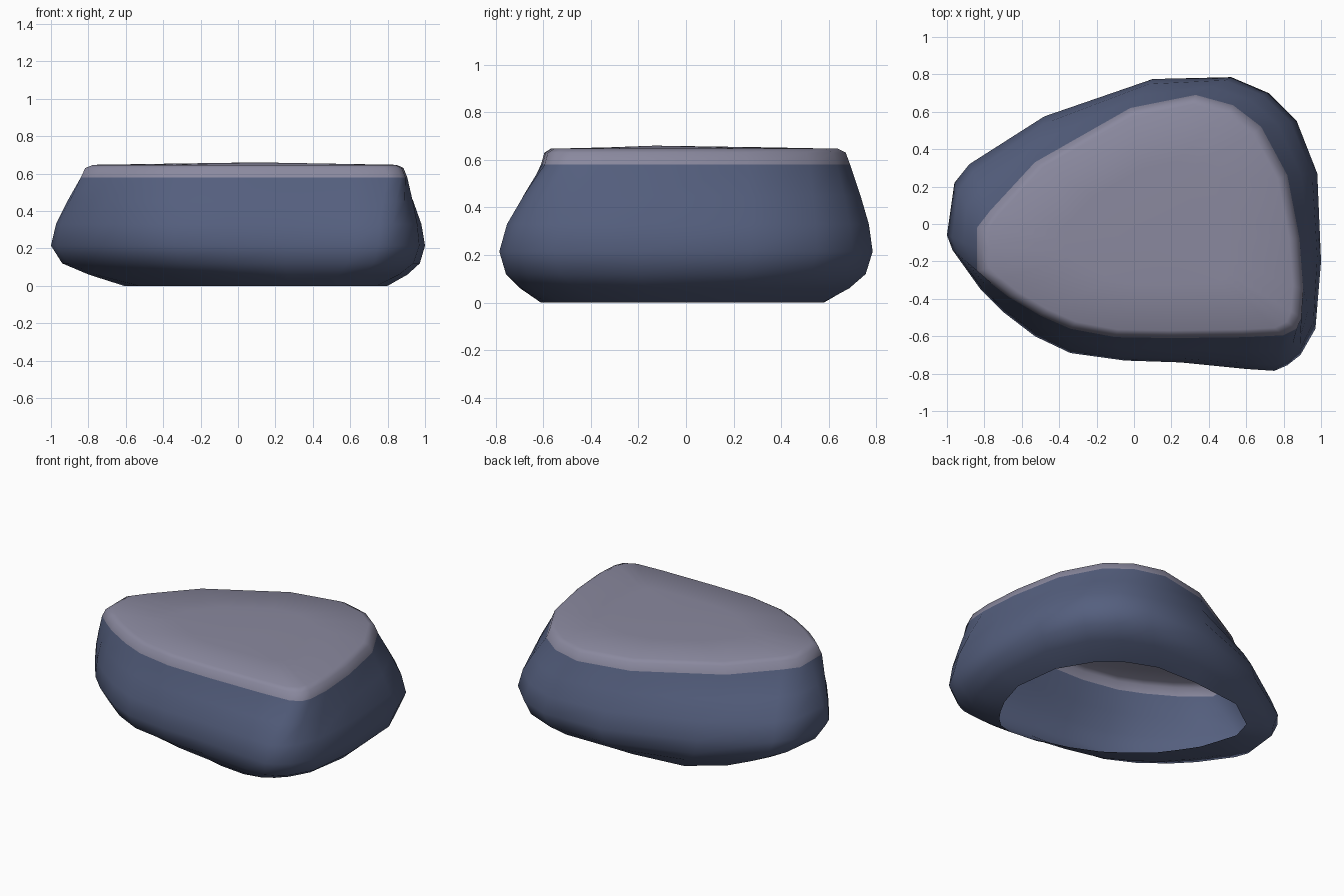
import bpy, bmesh
from mathutils import Vector

if "Cube" in bpy.data.objects:
    bpy.data.objects.remove(bpy.data.objects["Cube"])

def material(name, rgb):
    m = bpy.data.materials.new(name)
    m.diffuse_color = (*rgb, 1)
    m.use_nodes = True
    m.node_tree.nodes["Principled BSDF"].inputs["Base Color"].default_value = m.diffuse_color
    return m

# Three outlines of the boulder, matching points counter-clockwise from the left tip
base = [(-.57, .12), (-.53, 0), (-.45, -.12), (-.36, -.24), (-.24, -.34), (-.1, -.44),
        (.08, -.52), (.28, -.59), (.47, -.61), (.57, -.585), (.63, -.53), (.68, -.46),
        (.74, -.35), (.8, -.15), (.76, .16), (.63, .38), (.48, .5), (.29, .575),
        (0, .58), (-.36, .54), (-.57, .39), (-.61, .25)]
belly = [(-1, -.06), (-.97, -.14), (-.82, -.35), (-.7, -.47), (-.53, -.6), (-.34, -.69),
         (-.05, -.73), (.25, -.74), (.6, -.775), (.75, -.785), (.82, -.755), (.89, -.7),
         (.97, -.56), (1, -.2), (.98, .27), (.87, .55), (.72, .7), (.52, .785),
         (.1, .775), (-.48, .575), (-.88, .32), (-.96, .22)]
brow = [(-.84, -.13), (-.84, -.25), (-.76, -.32), (-.67, -.39), (-.5, -.49), (-.34, -.56),
        (-.1, -.605), (.2, -.61), (.6, -.605), (.8, -.595), (.87, -.56), (.895, -.5),
        (.905, -.35), (.885, -.08), (.82, .26), (.68, .52), (.53, .635), (.33, .69),
        (-.02, .62), (-.53, .33), (-.77, .07), (-.84, -.02)]
centre = Vector((.1, -.03))

def mix(a, b, t):
    return [Vector(p).lerp(Vector(q), t) for p, q in zip(a, b)]

def shrink(a, t):
    return [centre + (Vector(p) - centre) * t for p in a]

# Stacked rings: outline and height
rings = [(mix(base, belly, 0), 0), (mix(base, belly, .53), .06), (mix(base, belly, .86), .12),
         (mix(belly, brow, 0), .215), (mix(belly, brow, .17), .33), (mix(belly, brow, .54), .45),
         (mix(belly, brow, 1), .58), (shrink(brow, .975), .63), (shrink(brow, .93), .647),
         (shrink(brow, .5), .653)]

# Open-bottomed boulder shell
bm = bmesh.new()
loops = [[bm.verts.new((p.x, p.y, z)) for p in pts] for pts, z in rings]
n = len(base)
for lo, hi in zip(loops, loops[1:]):
    for i in range(n):
        j = (i + 1) % n
        bm.faces.new((lo[i], lo[j], hi[j], hi[i]))
peak = bm.verts.new((centre.x, centre.y - .1, .66))
for i in range(n):
    bm.faces.new((loops[-1][i], loops[-1][(i + 1) % n], peak))

# Pale cap above the brow line
for f in bm.faces:
    f.material_index = int(f.calc_center_median().z > .58)
    f.smooth = True

mesh = bpy.data.meshes.new("boulder")
bm.to_mesh(mesh)
bm.free()
mesh.materials.append(material("slate blue", (.09, .115, .21)))
mesh.materials.append(material("pale grey", (.255, .25, .345)))
bpy.context.collection.objects.link(bpy.data.objects.new("boulder", mesh))
